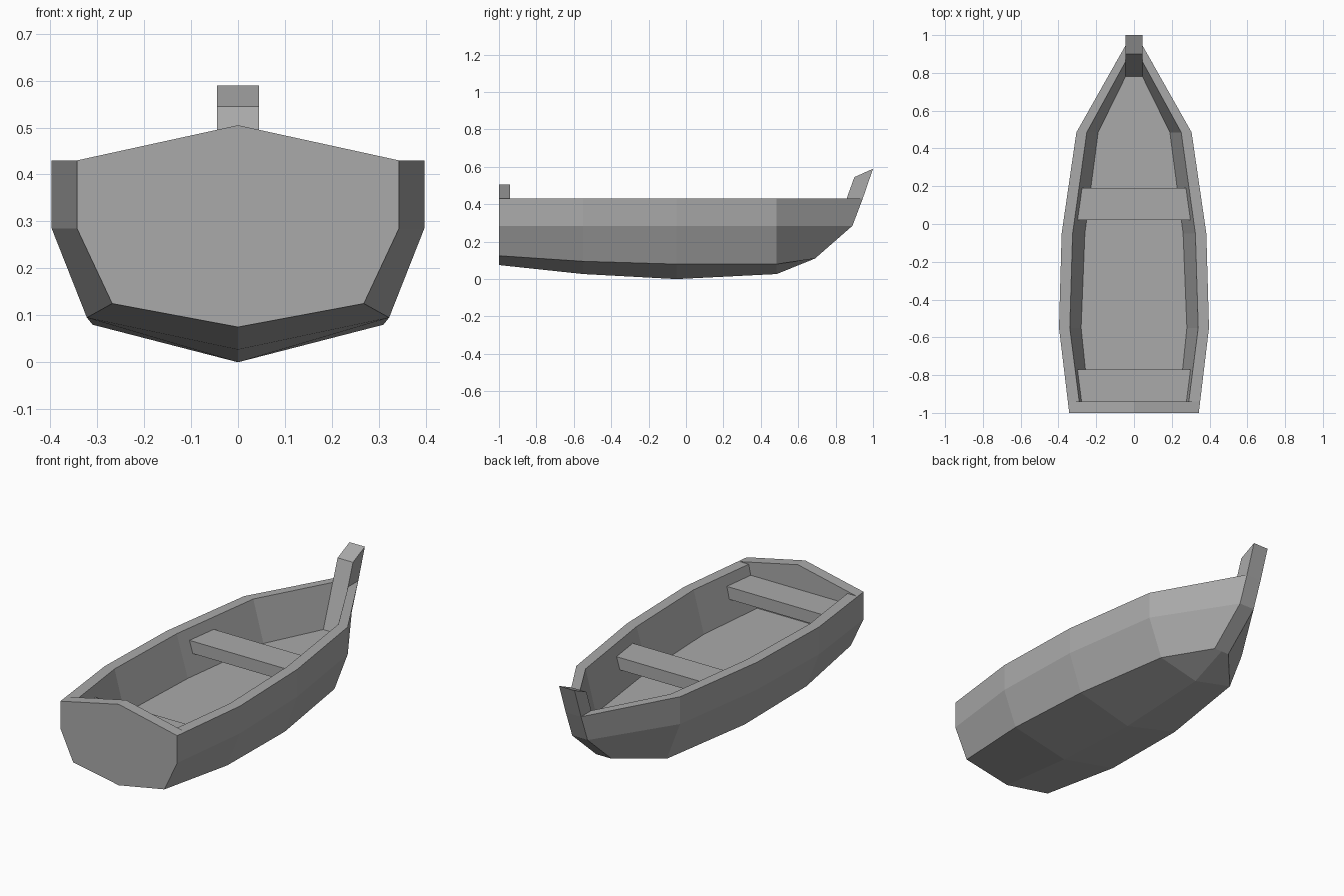
import bpy

if "Cube" in bpy.data.objects:
    bpy.data.objects.remove(bpy.data.objects["Cube"])

grey = bpy.data.materials.new("boat grey")
grey.use_nodes = True
colour = (0.4, 0.4, 0.4, 1)
grey.diffuse_color = colour
grey.node_tree.nodes["Principled BSDF"].inputs["Base Color"].default_value = colour

RIM, MID, FLOOR = 0.43, 0.285, 0.21
STEM = 0.045
STERN, INNER_STERN = -1.0, -0.94


def add_part(name, verts, faces):
    mesh = bpy.data.meshes.new(name)
    mesh.from_pydata(verts, [], faces)
    mesh.materials.append(grey)
    mesh.validate()
    part = bpy.data.objects.new(name, mesh)
    bpy.context.collection.objects.link(part)
    return part


def prism(name, start, end):
    """Solid between two matching outlines."""
    n = len(start)
    sides = [(i, (i + 1) % n, (i + 1) % n + n, i + n) for i in range(n)]
    caps = [tuple(reversed(range(n))), tuple(range(n, 2 * n))]
    part = add_part(name, start + end, sides + caps)
    bpy.context.view_layer.objects.active = part
    bpy.ops.object.mode_set(mode="EDIT")
    bpy.ops.mesh.select_all(action="SELECT")
    bpy.ops.mesh.normals_make_consistent(inside=False)
    bpy.ops.object.mode_set(mode="OBJECT")
    return part


def half_section(y, keel, chine_x, chine_z, rim_x, inner_x, floor_x, inner_y=None):
    """Right half of a hull section, from keel over the rim to the floor middle."""
    iy = y if inner_y is None else inner_y
    return [(0, y, keel), (chine_x, y, chine_z), (rim_x, y, MID), (rim_x, y, RIM),
            (inner_x, iy, RIM), (floor_x, iy, FLOOR), (0, iy, FLOOR)]


# Hull shell: sections from stern to bow
sections = [
    half_section(STERN, 0.075, 0.268, 0.125, 0.343, 0.29, 0.24, INNER_STERN),
    half_section(-0.55, 0.027, 0.322, 0.095, 0.397, 0.34, 0.28),
    half_section(-0.05, 0.0, 0.31, 0.08, 0.383, 0.325, 0.26),
    half_section(0.485, 0.027, 0.227, 0.08, 0.305, 0.25, 0.19),
    [(0, 0.69, 0.11), (STEM, 0.69, 0.11), (STEM, 0.89, MID), (STEM, 0.945, RIM),
     (STEM, 0.859, RIM), (STEM, 0.78, FLOOR), (0, 0.78, FLOOR)],
]
count = len(sections[0])
verts = [p for s in sections for p in s]
faces = []
for s in range(len(sections) - 1):
    for i in range(count - 1):
        a = s * count + i
        faces.append((a, a + count, a + count + 1, a + 1))
hull = add_part("hull", verts, [tuple(reversed(f)) for f in faces])
mirror = hull.modifiers.new("Mirror", "MIRROR")
mirror.use_axis[0] = True

# Transom: peaked board closing the stern
half = [(x, z) for x, y, z in sections[0][:4]]
outline = half + [(0, 0.505)] + [(-x, z) for x, z in reversed(half[1:])]
prism("transom", [(x, STERN, z) for x, z in outline],
      [(x, INNER_STERN, z) for x, z in outline])

# Stem post at the bow
profile = [(0.69, 0.11), (0.89, MID), (0.945, RIM), (1.0, 0.59), (0.9, 0.545), (0.78, FLOOR)]
prism("stem_post", [(-STEM, y, z) for y, z in profile],
      [(STEM, y, z) for y, z in profile])


# Seats let into the side walls
def seat(name, y0, y1, w0, w1):
    plan = [(-w0, y0), (w0, y0), (w1, y1), (-w1, y1)]
    prism(name, [(x, y, 0.31) for x, y in plan], [(x, y, 0.375) for x, y in plan])


seat("middle_seat", 0.02, 0.19, 0.315, 0.29)
seat("stern_seat", INNER_STERN, -0.77, 0.295, 0.31)
